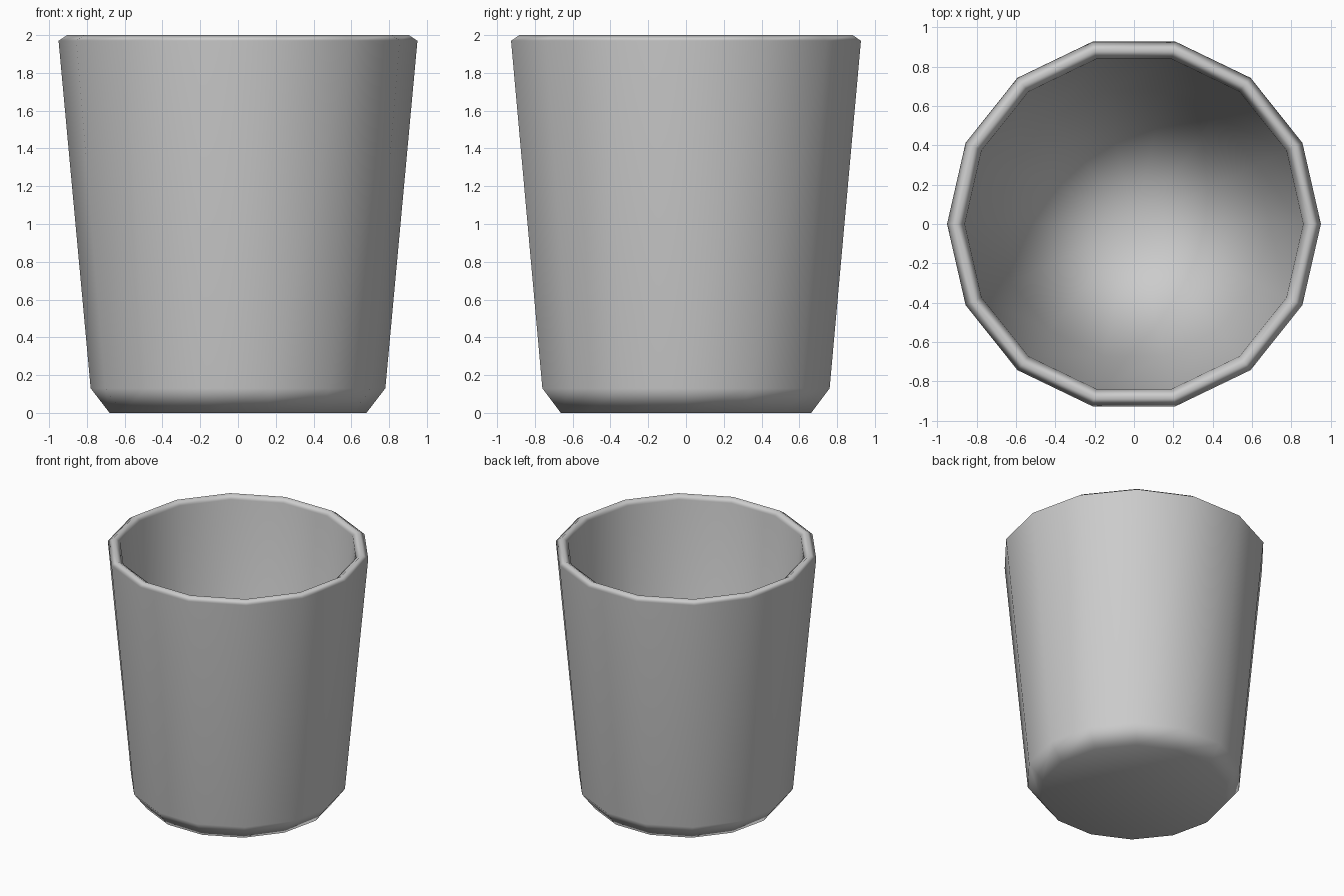
import bpy, bmesh
from math import cos, sin, tau

if "Cube" in bpy.data.objects:
    bpy.data.objects.remove(bpy.data.objects["Cube"])

SIDES = 14

# Cup profile (radius, height): outer base, wall, rim, inner wall, inner floor
profile = [(0.68, 0.0), (0.78, 0.13), (0.95, 1.97), (0.905, 2.0),
           (0.86, 1.97), (0.69, 0.10)]

bm = bmesh.new()
rings = [[bm.verts.new((r * cos(tau * i / SIDES), r * sin(tau * i / SIDES), z))
          for i in range(SIDES)] for r, z in profile]

# Walls and rim
for a, b in zip(rings, rings[1:]):
    for i in range(SIDES):
        j = (i + 1) % SIDES
        bm.faces.new((a[i], a[j], b[j], b[i]))

# Underside and inner floor as triangle fans
for ring, z in ((rings[0], profile[0][1]), (rings[-1], profile[-1][1])):
    centre = bm.verts.new((0, 0, z))
    for i in range(SIDES):
        bm.faces.new((ring[i], ring[(i + 1) % SIDES], centre))
bmesh.ops.recalc_face_normals(bm, faces=bm.faces)

# Soft shading over the whole low-poly cup
for f in bm.faces:
    f.smooth = True

mesh = bpy.data.meshes.new("cup")
bm.to_mesh(mesh)
bm.free()
cup = bpy.data.objects.new("cup", mesh)
bpy.context.collection.objects.link(cup)

# Large wall faces dominate the shading
weighted = cup.modifiers.new("wall_shading", 'WEIGHTED_NORMAL')
weighted.mode = 'FACE_AREA'

# Mid grey
grey = bpy.data.materials.new("mid_grey")
grey.diffuse_color = (0.54, 0.54, 0.54, 1)
grey.use_nodes = True
grey.node_tree.nodes["Principled BSDF"].inputs["Base Color"].default_value = grey.diffuse_color
mesh.materials.append(grey)
